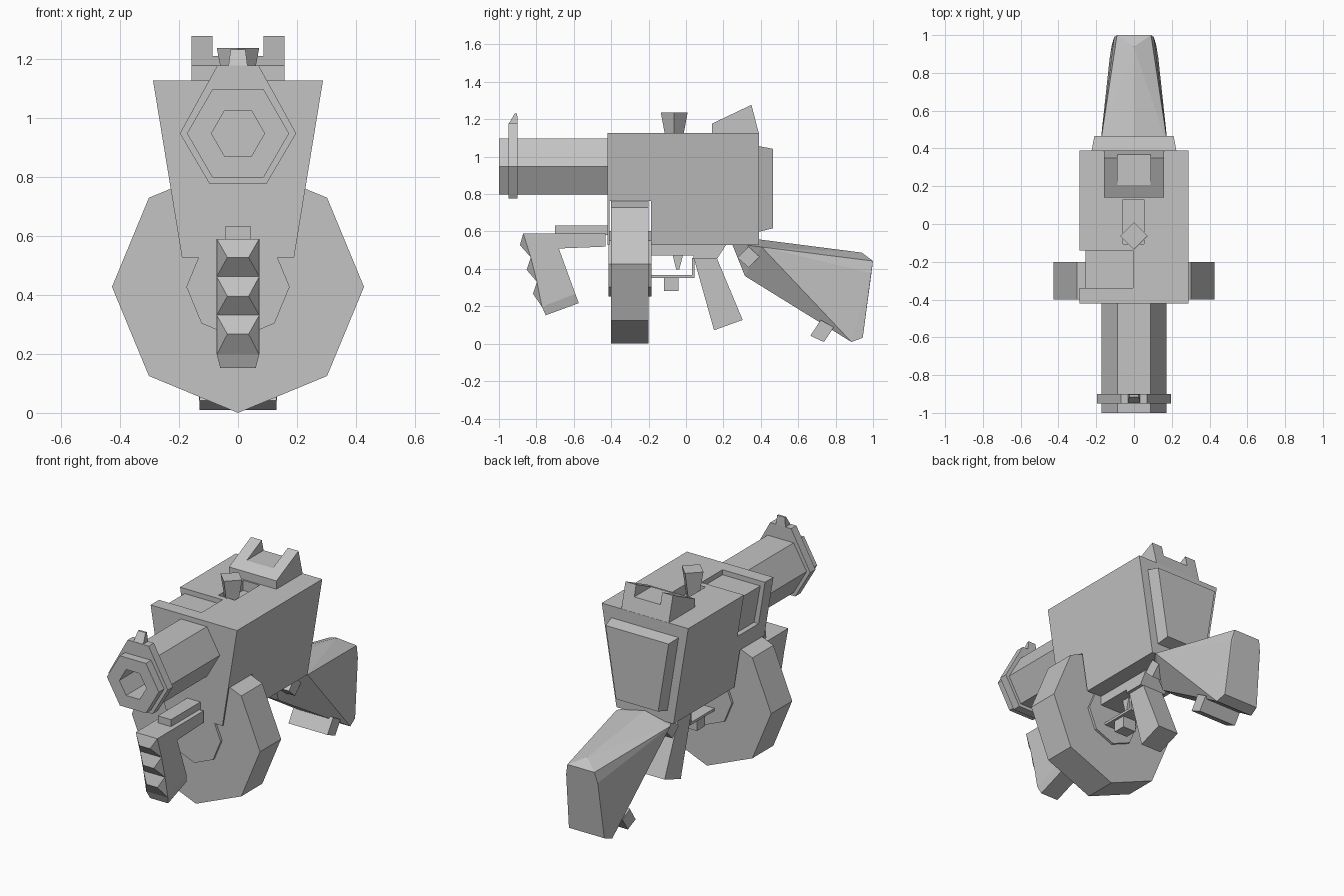
import bpy, bmesh
from math import cos, sin, pi

if "Cube" in bpy.data.objects:
    bpy.data.objects.remove(bpy.data.objects["Cube"], do_unlink=True)

metal = bpy.data.materials.new("plain_grey")
metal.use_nodes = True
GREY = (0.55, 0.55, 0.55, 1)
metal.diffuse_color = GREY
metal.node_tree.nodes["Principled BSDF"].inputs["Base Color"].default_value = GREY


def finish(name, bm):
    bmesh.ops.recalc_face_normals(bm, faces=bm.faces)
    mesh = bpy.data.meshes.new(name)
    bm.to_mesh(mesh)
    bm.free()
    mesh.materials.append(metal)
    ob = bpy.data.objects.new(name, mesh)
    bpy.context.collection.objects.link(ob)
    return ob


def prism(name, profile, axis, lo, hi):
    """Extrude a profile of (y, z) along x, or of (x, z) along y."""
    bm = bmesh.new()
    place = (lambda p, d: (d, p[0], p[1])) if axis == "x" else (lambda p, d: (p[0], d, p[1]))
    a = [bm.verts.new(place(p, lo)) for p in profile]
    b = [bm.verts.new(place(p, hi)) for p in profile]
    bm.faces.new(a)
    bm.faces.new(b)
    for i in range(len(a)):
        j = (i + 1) % len(a)
        bm.faces.new((a[i], a[j], b[j], b[i]))
    return finish(name, bm)


def slab(name, profile, half):
    return prism(name, profile, "x", -half, half)


def rect(a0, b0, a1, b1):
    return [(a0, b0), (a1, b0), (a1, b1), (a0, b1)]


def trapezoid(z0, w0, z1, w1):
    return [(-w0, z0), (w0, z0), (w1, z1), (-w1, z1)]


def ngon(sides, r, z):
    return [(r * cos(2 * pi * i / sides), z + r * sin(2 * pi * i / sides)) for i in range(sides)]


def hull(name, points):
    """Convex solid from (half_width, y, z) points mirrored across x."""
    bm = bmesh.new()
    for w, y, z in points:
        for x in {w, -w}:
            bm.verts.new((x, y, z))
    res = bmesh.ops.convex_hull(bm, input=bm.verts[:])
    loose = [v for v in bm.verts if not v.link_faces]
    bmesh.ops.delete(bm, geom=loose, context="VERTS")
    bmesh.ops.dissolve_limit(bm, angle_limit=0.02, verts=bm.verts[:], edges=bm.edges[:])
    return finish(name, bm)


def cut(ob, cutter):
    mod = ob.modifiers.new("cut", "BOOLEAN")
    mod.operation = "DIFFERENCE"
    mod.solver = "EXACT"
    mod.object = cutter
    bpy.context.view_layer.update()
    dg = bpy.context.evaluated_depsgraph_get()
    mesh = bpy.data.meshes.new_from_object(ob.evaluated_get(dg))
    ob.modifiers.clear()
    ob.data = mesh
    bpy.data.objects.remove(cutter, do_unlink=True)


# Receiver with ejection port, bolt slot and magazine slot
receiver = prism("receiver", trapezoid(0.53, 0.19, 1.13, 0.288), "y", -0.42, 0.39)
port = [(-0.005, 1.2), (-0.005, 1.1), (-0.257, 1.1), (-0.215, 0.87), (-0.4, 0.87), (-0.4, 1.2)]
cut(receiver, prism("port_cutter", port, "y", -0.34, -0.14))
cut(receiver, prism("slot_cutter", rect(-0.057, 1.07, 0.053, 1.3), "y", -0.105, 0.13))
cut(receiver, slab("magazine_cutter", rect(-0.41, 0.4, -0.187, 0.765), 0.5))

# Raised plate on the back of the receiver
hull("rear_plate", [(0.225, 0.385, 1.06), (0.15, 0.385, 0.6),
                    (0.21, 0.465, 1.045), (0.14, 0.465, 0.62)])

# Cocking knob: a square pyramid stub standing on its corner
knob = bmesh.new()
bmesh.ops.create_cone(knob, cap_ends=True, segments=4, radius1=0.04, radius2=0.072, depth=0.17)
bmesh.ops.translate(knob, verts=knob.verts, vec=(0, -0.063, 1.155))
finish("cocking_knob", knob)

# Rear sight with a notch between two prongs
sight = slab("rear_sight", [(0.14, 1.125), (0.14, 1.18), (0.35, 1.28), (0.39, 1.125)], 0.158)
cut(sight, prism("notch_cutter", rect(-0.087, 1.212, 0.087, 1.4), "y", 0.0, 0.6))

# Hollow barrel, muzzle collar and front sight
BORE = 0.95
barrel = prism("barrel", ngon(6, 0.173, BORE), "y", -1.0, -0.415)
collar = prism("muzzle_collar", [(-0.197, BORE), (-0.097, 0.78), (0.097, 0.78), (0.197, BORE),
                                 (0.07, 1.18), (-0.07, 1.18)], "y", -0.95, -0.9)
for part in (barrel, collar):
    cut(part, prism("bore_cutter", ngon(6, 0.09, BORE), "y", -1.1, -0.7))
hull("front_sight", [(0.033, -0.95, 1.175), (0.033, -0.9, 1.175),
                     (0.025, -0.915, 1.235), (0.025, -0.903, 1.235)])

# Drum magazine and its hub
prism("drum_magazine", ngon(8, 0.427, 0.43), "y", -0.4, -0.2)
prism("drum_hub", ngon(8, 0.175, 0.43), "y", -0.415, -0.185)

# Front grip: rail, body, tapered foot and three finger ridges
slab("grip_rail", rect(-0.7, 0.585, -0.42, 0.635), 0.044)
valleys = [(-0.87, 0.593), (-0.83, 0.465), (-0.797, 0.334), (-0.77, 0.2)]
peaks = [(-0.888, 0.53), (-0.852, 0.398), (-0.818, 0.27)]
slab("front_grip", valleys + [(-0.592, 0.27), (-0.68, 0.512), (-0.43, 0.522), (-0.43, 0.593)], 0.072)
hull("front_grip_foot", [(0.072, -0.77, 0.2), (0.072, -0.592, 0.27),
                         (0.06, -0.75, 0.155), (0.06, -0.573, 0.22)])
for i, peak in enumerate(peaks):
    (y0, z0), (y1, z1) = valleys[i:i + 2]
    hull(f"finger_ridge_{i + 1}", [(0.072, y0, z0), (0.072, y1, z1), (0.036, *peak),
                                   (0.06, (y0 + y1) / 2 + 0.02, (z0 + z1) / 2)])

# Trigger frame, guard, trigger and release catch
slab("trigger_frame", [(-0.19, 0.54), (0.22, 0.54), (0.165, 0.455), (0.04, 0.455),
                       (0.04, 0.475), (-0.19, 0.475)], 0.09)
slab("trigger_guard", [(-0.19, 0.355), (0.045, 0.355), (0.045, 0.46), (0.033, 0.46),
                       (0.033, 0.37), (-0.19, 0.37)], 0.06)
slab("trigger", [(-0.072, 0.48), (-0.015, 0.48), (-0.036, 0.4), (-0.052, 0.4)], 0.025)
slab("release_catch", rect(-0.117, 0.285, -0.04, 0.357), 0.045)

# Pistol grip
slab("pistol_grip", [(0.042, 0.46), (0.15, 0.075), (0.303, 0.13), (0.165, 0.46)], 0.07)

# Shoulder stock with ridged top
hull("stock", [(0.06, 0.245, 0.54), (0.05, 0.315, 0.365), (0, 0.395, 0.56), (0.18, 0.405, 0.52),
               (0, 0.94, 0.49), (0.09, 1.0, 0.445), (0.105, 0.99, 0.38),
               (0.118, 0.945, 0.035), (0.128, 0.885, 0.012)])
slab("stock_pin", [(0.335, 0.522), (0.393, 0.468), (0.335, 0.41), (0.276, 0.462)], 0.145)
slab("sling_mount", [(0.665, 0.045), (0.738, 0.012), (0.79, 0.09), (0.72, 0.13)], 0.13)

# Stand the model exactly on the ground
bpy.context.view_layer.update()
lowest = min((o.matrix_world @ v.co).z for o in bpy.data.objects if o.type == "MESH"
             for v in o.data.vertices)
for o in bpy.data.objects:
    if o.type == "MESH":
        o.location.z -= lowest
